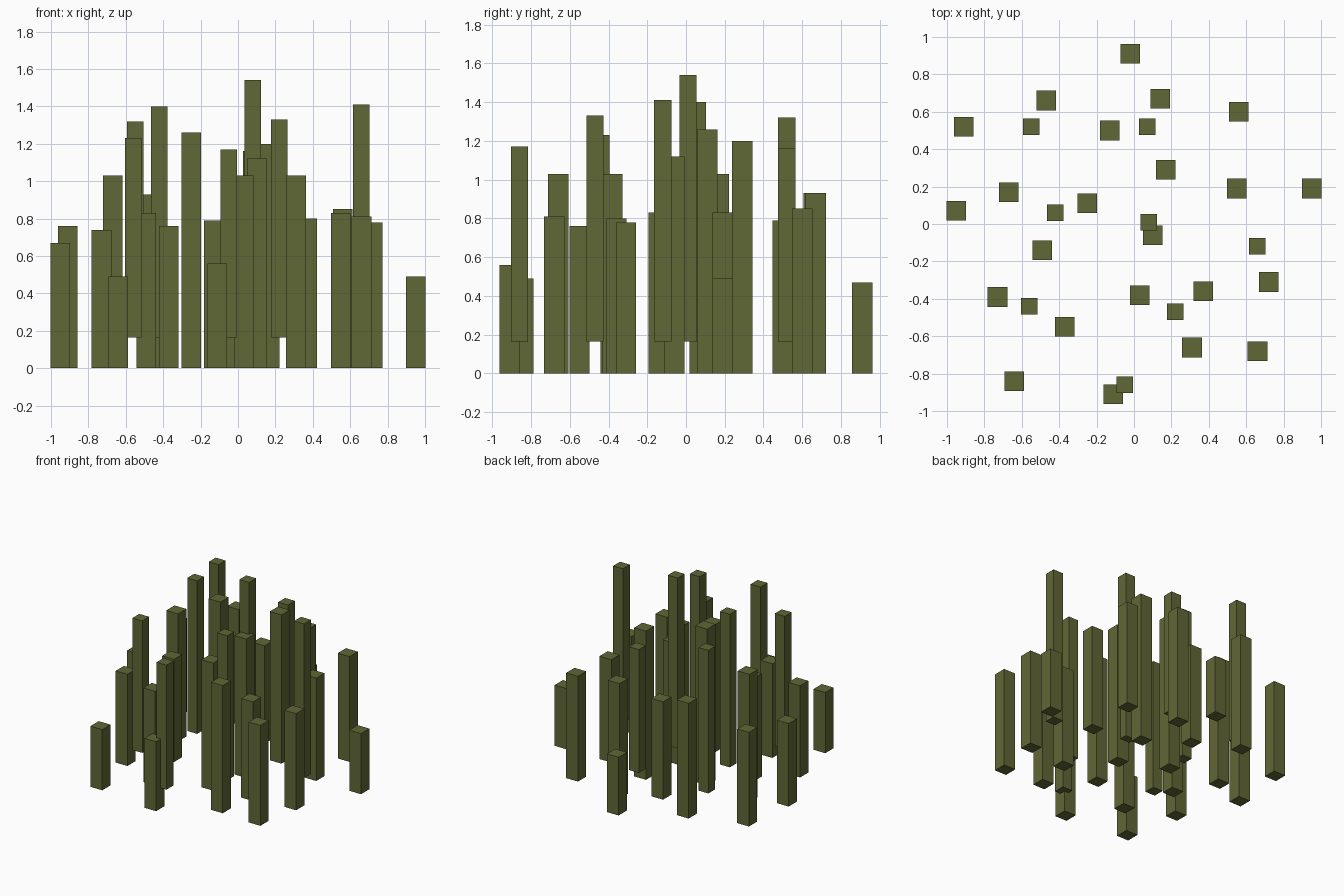
import bpy
import bmesh
from mathutils import Matrix, Vector

# Remove the default object if present
default = bpy.data.objects.get("Cube")
if default:
    bpy.data.objects.remove(default, do_unlink=True)


def make_material(name, colour):
    material = bpy.data.materials.new(name)
    material.use_nodes = True
    material.diffuse_color = colour
    material.node_tree.nodes["Principled BSDF"].inputs["Base Color"].default_value = colour
    return material


olive = make_material("olive green", (0.118, 0.136, 0.036, 1))


def add_post(name, x, y, bottom, top, width):
    """Square upright post between two heights."""
    mesh = bpy.data.meshes.new(name)
    bm = bmesh.new()
    centre = Vector((x, y, (bottom + top) / 2))
    size = Vector((width, width, top - bottom))
    matrix = Matrix.LocRotScale(centre, None, size)
    bmesh.ops.create_cube(bm, size=1, matrix=matrix)
    bm.to_mesh(mesh)
    bm.free()
    mesh.materials.append(olive)
    post = bpy.data.objects.new(name, mesh)
    bpy.context.scene.collection.objects.link(post)
    return post


# Wide posts standing on the ground: x, y, top height
ground_posts = [
    (-.02, .91, .47), (-.47, .66, .93), (.14, .67, .93), (.56, .6, .85),
    (-.91, .52, .76), (-.13, .5, .79), (.17, .29, 1.2), (.55, .19, .83),
    (.95, .19, .49), (-.67, .17, 1.03), (-.95, .07, .67), (-.25, .11, 1.26),
    (.1, -.06, 1.12), (-.49, -.14, .83), (-.73, -.39, .74), (.03, -.38, 1.03),
    (.37, -.36, .8), (.72, -.31, .78), (-.37, -.55, .76), (.31, -.66, 1.03),
    (.66, -.68, .81), (-.64, -.84, .49), (-.11, -.91, .56),
]

# Narrow posts hovering above the ground: x, y, top height
raised_posts = [
    (-.55, .52, 1.32), (.07, .52, 1.16), (-.42, .06, 1.4), (.08, .01, 1.54),
    (.66, -.12, 1.41), (-.56, -.44, 1.23), (.22, -.47, 1.33), (-.05, -.86, 1.17),
]

# Build both families with their own base height and width
for family, posts, bottom, width in (
    ("ground_post", ground_posts, 0, .105),
    ("raised_post", raised_posts, .165, .088),
):
    for number, (x, y, top) in enumerate(posts):
        add_post(f"{family}_{number}", x, y, bottom, top, width)
